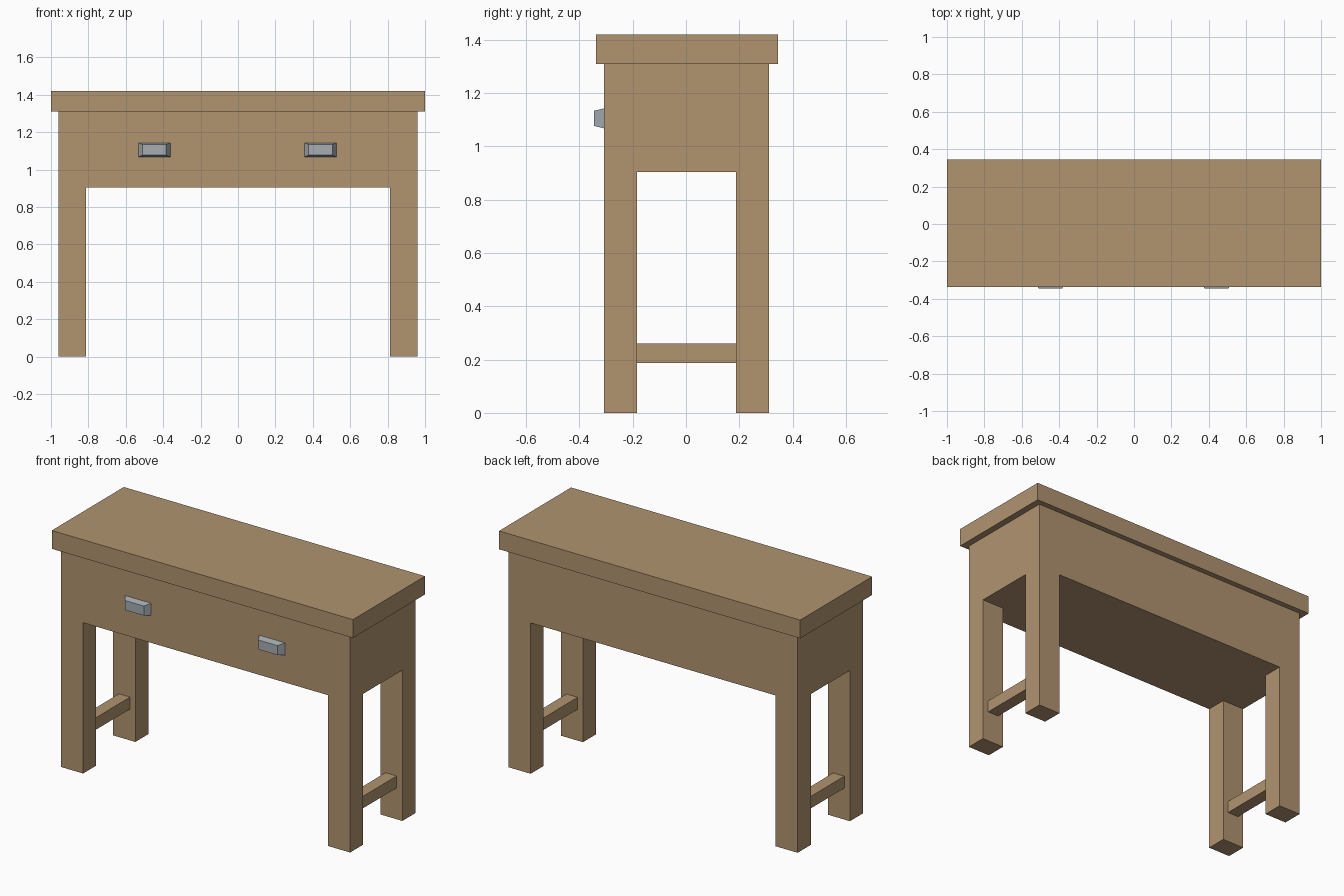
import bpy, bmesh, math
from mathutils import Vector

if "Cube" in bpy.data.objects:
    bpy.data.objects.remove(bpy.data.objects["Cube"])


def make_material(name, color):
    m = bpy.data.materials.new(name)
    m.diffuse_color = (*color, 1)
    m.use_nodes = True
    m.node_tree.nodes["Principled BSDF"].inputs["Base Color"].default_value = m.diffuse_color
    return m


wood = make_material("light wood", (0.44, 0.295, 0.163))
metal = make_material("grey metal", (0.38, 0.42, 0.45))


def finish(name, bm, mat):
    bmesh.ops.recalc_face_normals(bm, faces=bm.faces[:])
    me = bpy.data.meshes.new(name)
    bm.to_mesh(me)
    bm.free()
    me.materials.append(mat)
    ob = bpy.data.objects.new(name, me)
    bpy.context.collection.objects.link(ob)
    return ob


def box(name, lo, hi, mat, front_inset=None):
    """Box between two corners; front_inset tapers the -y face in x and z."""
    bm = bmesh.new()
    bmesh.ops.create_cube(bm, size=1)
    lo, hi = Vector(lo), Vector(hi)
    for v in bm.verts:
        s = v.co * 2
        v.co = [(a + b) / 2 + k * (b - a) / 2 for a, b, k in zip(lo, hi, s)]
        if front_inset and s.y < 0:
            v.co.x -= s.x * front_inset[0]
            v.co.z -= s.z * front_inset[1]
    return finish(name, bm, mat)


# Table top
box("table_top", (-1, -0.338, 1.31), (1, 0.345, 1.42), wood)

# Drawer body with flush corner legs, extruded from a 3x3 plan
xs = (-0.96, -0.813, 0.813, 0.96)
ys = (-0.308, -0.184, 0.188, 0.312)
APRON, BODY_TOP = 0.905, 1.31
bm = bmesh.new()
for i in range(3):
    for j in range(3):
        corner = i != 1 and j != 1
        z = 0 if corner else APRON
        # each plan cell is a column, bottom at floor for legs, at apron otherwise
        bottom = [bm.verts.new((x, y, z)) for x, y in (
            (xs[i], ys[j]), (xs[i + 1], ys[j]), (xs[i + 1], ys[j + 1]), (xs[i], ys[j + 1]))]
        rings = [bottom]
        for level in ((APRON, BODY_TOP) if corner else (BODY_TOP,)):
            rings.append([bm.verts.new((v.co.x, v.co.y, level)) for v in bottom])
        bm.faces.new(bottom)
        bm.faces.new(rings[-1])
        for a, b in zip(rings, rings[1:]):
            for k in range(4):
                n = (k + 1) % 4
                bm.faces.new((a[k], a[n], b[n], b[k]))
bmesh.ops.remove_doubles(bm, verts=bm.verts[:], dist=1e-4)
# drop the internal walls between columns, then merge coplanar faces
inner = []
for f in bm.faces:
    c = f.calc_center_median()
    on_side = min(abs(c.x - xs[0]), abs(c.x - xs[3]), abs(c.y - ys[0]), abs(c.y - ys[3])) < 1e-4
    if c.z > APRON + 0.01 and c.z < BODY_TOP - 0.01 and not on_side:
        inner.append(f)
bmesh.ops.delete(bm, geom=inner, context='FACES')
bmesh.ops.recalc_face_normals(bm, faces=bm.faces[:])
bmesh.ops.dissolve_limit(bm, angle_limit=math.radians(1), verts=bm.verts[:], edges=bm.edges[:])
finish("body_and_legs", bm, wood)

# Side stretchers between front and back legs
for side, cx in (("left", -0.885), ("right", 0.885)):
    box(side + "_stretcher", (cx - 0.037, ys[1], 0.188), (cx + 0.037, ys[2], 0.26), wood)

# Tapered drawer handles
for side, cx in (("left", -0.447), ("right", 0.441)):
    box(side + "_handle", (cx - 0.086, -0.345, 1.068), (cx + 0.086, -0.308, 1.143),
        metal, front_inset=(0.023, 0.009))
